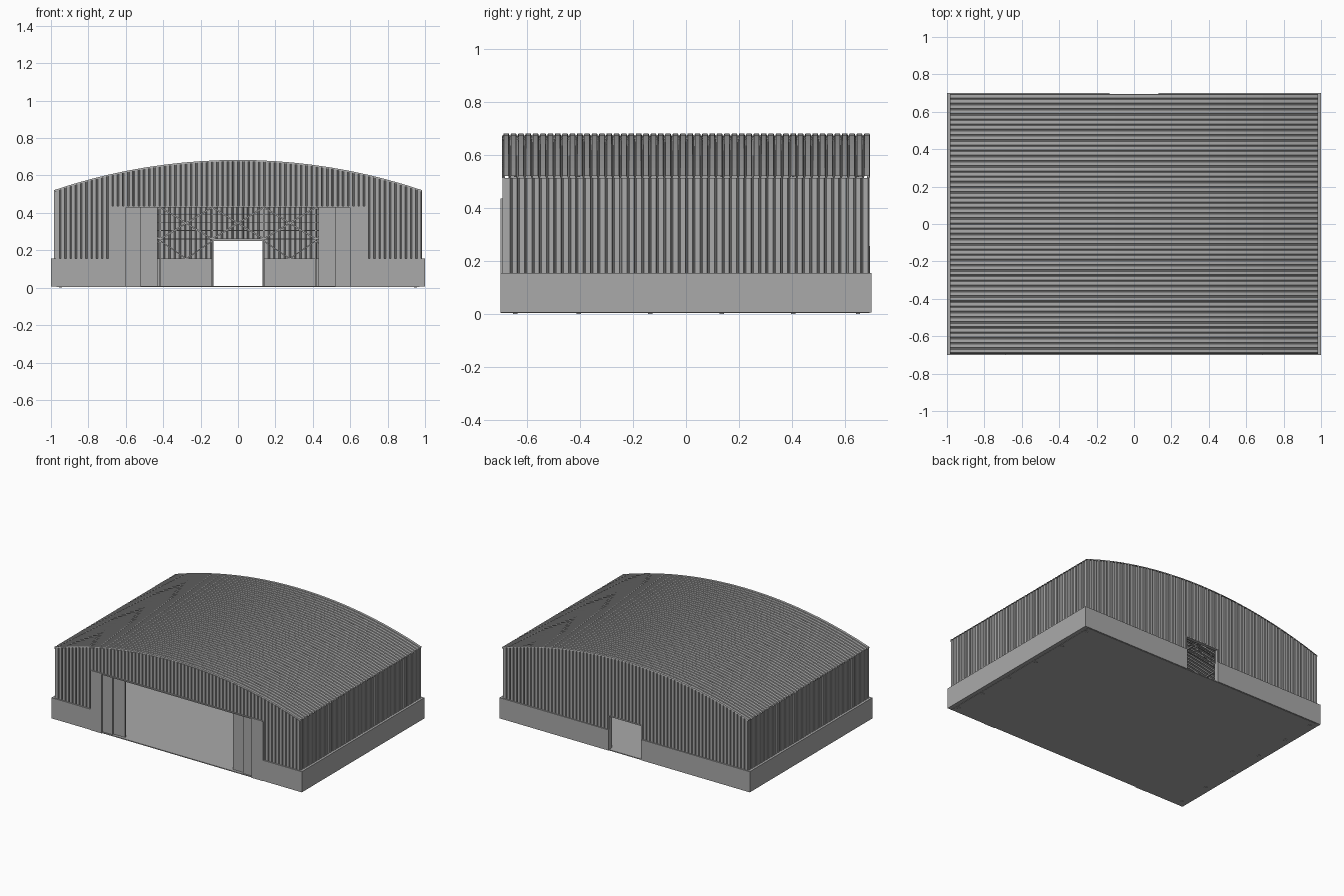
import bpy, math
from mathutils import Vector

if "Cube" in bpy.data.objects:
    bpy.data.objects.remove(bpy.data.objects["Cube"])

HX, HY = 0.98, 0.69          # half size of the sheet metal shell
EAVE, CROWN = 0.515, 0.675   # roof heights
BASE, DOOR, BACK = 0.155, 0.43, 0.25
FRAME_Y = [-0.675 + 0.27 * i for i in range(6)]
RADIUS = (HX ** 2 + (CROWN - EAVE) ** 2) / (2 * (CROWN - EAVE))

grey = bpy.data.materials.new("hangar grey")
grey.use_nodes = True
grey.diffuse_color = (0.4, 0.4, 0.4, 1)
grey.node_tree.nodes["Principled BSDF"].inputs["Base Color"].default_value = (0.4, 0.4, 0.4, 1)


def make(name, verts, faces):
    mesh = bpy.data.meshes.new(name)
    mesh.from_pydata(verts, [], faces)
    mesh.materials.append(grey)
    obj = bpy.data.objects.new(name, mesh)
    bpy.context.collection.objects.link(obj)
    return obj


class Parts:
    """Collects boxes and bars into one mesh."""
    def __init__(self):
        self.v, self.f = [], []

    def prism(self, corners):
        n = len(self.v)
        self.v += corners
        for q in ((0, 3, 2, 1), (4, 5, 6, 7), (0, 1, 5, 4), (1, 2, 6, 5), (2, 3, 7, 6), (3, 0, 4, 7)):
            self.f.append([n + i for i in q])

    def box(self, x0, x1, y0, y1, z0, z1):
        self.prism([(x, y, z) for z in (z0, z1)
                    for x, y in ((x0, y0), (x1, y0), (x1, y1), (x0, y1))])

    def bar(self, a, b, t=0.008):
        a, b = Vector(a), Vector(b)
        d = (b - a).normalized()
        side = d.cross(Vector((0, 1, 0)) if abs(d.y) < 0.9 else Vector((0, 0, 1))).normalized() * t / 2
        up = d.cross(side).normalized() * t / 2
        self.prism([tuple(p + o) for p in (a, b)
                    for o in (-side - up, side - up, side + up, up - side)])

    def done(self, name):
        return make(name, self.v, self.f)


def arch(x, drop=0):
    return CROWN - drop - RADIUS + math.sqrt(RADIUS ** 2 - x * x)


def ribs(half, count, depth, cuts=()):
    """Trapezoid sheet profile: (position, height) pairs."""
    pitch = 2 * half / count
    pts = []
    for i in range(count):
        s = -half + i * pitch
        pts += [(s + pitch * k, h) for k, h in ((0, 0), (0.14, 0), (0.24, depth), (0.9, depth))]
    pts += [(half, 0)]
    return sorted(pts + [(c, depth) for c in cuts])


def sheet(name, profile, place, low, high):
    """Vertical ribbed wall, its faces running from low(u) to high(u)."""
    verts, faces = [], []
    for (u0, d0), (u1, d1) in zip(profile, profile[1:]):
        mid, n = (u0 + u1) / 2, len(verts)
        verts += [place(u0, d0, low(mid)), place(u1, d1, low(mid)),
                  place(u1, d1, high(u1)), place(u0, d0, high(u0))]
        faces.append((n, n + 1, n + 2, n + 3))
    return make(name, verts, faces)


# Ribbed walls
side_ribs = ribs(HY, 50, 0.009)
for name, s in (("left_wall", 1), ("right_wall", -1)):
    sheet(name, side_ribs, lambda u, d, z: (s * (HX - 0.006 + d), s * u, z),
          lambda u: BASE - 0.02, lambda u: EAVE)
sheet("front_wall", ribs(HX, 70, 0.009, (-0.68, 0.68)), lambda u, d, z: (u, -HY + 0.006 - d, z),
      lambda u: DOOR if abs(u) < 0.68 else BASE - 0.02, arch)
sheet("back_wall", ribs(HX, 70, 0.009, (-0.13, 0.13)), lambda u, d, z: (-u, HY - 0.006 + d, z),
      lambda u: BACK if abs(u) < 0.13 else BASE - 0.02, arch)

# Arched ribbed roof
SEG = 20
profile = ribs(HY + 0.005, 50, 0.008)
verts, faces = [], []
for i in range(SEG + 1):
    x = (HX + 0.005) * (2 * i / SEG - 1)
    verts += [(x, y, arch(x) + d) for y, d in profile]
n = len(profile)
for i in range(SEG):
    for j in range(n - 1):
        a = i * n + j
        faces.append((a, a + n, a + n + 1, a + 1))
make("roof", verts, faces)

# Low solid wall around the foot, open at both doorways
base = Parts()
for s in (-1, 1):
    base.box(*sorted((s * 0.96, s)), -0.70, 0.70, 0.006, BASE)
    base.box(*sorted((s * 0.68, s * 0.96)), -0.70, -0.665, 0.006, BASE)
    base.box(*sorted((s * 0.13, s * 0.96)), 0.665, 0.70, 0.006, BASE)
base.done("base_wall")

floor = Parts()
floor.box(-0.97, 0.97, -0.695, 0.693, 0.004, 0.01)
floor.done("floor")

# Sliding door leaves, stacked open at each side
for name, s in (("left_door", 1), ("right_door", -1)):
    door = Parts()
    for k, (a, b) in enumerate(((0.60, 0.68), (0.52, 0.61), (0.43, 0.53))):
        y = -0.70 + 0.013 * k
        door.box(*sorted((s * a, s * b)), y, y + 0.01, 0.004, DOOR)
    door.done(name)

# Door frames
trim = Parts()
trim.box(-0.685, 0.685, -0.70, -0.655, DOOR - 0.002, DOOR + 0.006)
for s in (-1, 1):
    trim.box(*sorted((s * 0.68, s * 0.688)), -0.70, -0.66, 0.004, DOOR)
    trim.box(*sorted((s * 0.13, s * 0.138)), 0.67, 0.695, 0.01, BACK)
trim.box(-0.138, 0.138, 0.67, 0.695, BACK, BACK + 0.008)
trim.done("door_frames")

# Roof trusses on columns
truss = Parts()
xs = [-0.95 + 1.9 * i / 14 for i in range(15)]
for y in FRAME_Y:
    y = max(-0.645, min(0.65, y))
    for s in (-1, 1):
        truss.bar((s * 0.95, y, 0), (s * 0.95, y, EAVE), 0.016)
    for i, (a, b) in enumerate(zip(xs, xs[1:])):
        top = [(x, y, arch(x, 0.012)) for x in (a, b)]
        low = [(x, y, max(0.45, arch(x, 0.09))) for x in (a, b)]
        truss.bar(*top)
        truss.bar(*low)
        truss.bar(top[1], low[1], 0.006)
        truss.bar(top[i % 2], low[1 - i % 2], 0.006)
for x in xs[::2]:
    truss.bar((x, -0.67, arch(x, 0.01)), (x, 0.67, arch(x, 0.01)), 0.01)
truss.done("roof_trusses")

# Braced framing along the back and side walls
brace = Parts()
posts = [-0.96, -0.69, -0.415, -0.138, 0.138, 0.415, 0.69, 0.96]
for a, b in zip(posts, posts[1:]):
    brace.bar((a, 0.66, 0.26), (b, 0.66, DOOR))
    brace.bar((a, 0.66, DOOR), (b, 0.66, 0.26))
    if abs(a + b) > 0.1:
        mid = (a + b) / 2
        brace.bar((a, 0.66, 0.25), (mid, 0.66, BASE), 0.006)
        brace.bar((b, 0.66, 0.25), (mid, 0.66, BASE), 0.006)
for x in posts:
    brace.bar((x, 0.66, BACK if abs(x) < 0.13 else 0.01), (x, 0.66, arch(x, 0.01)))
for z in (0.26, 0.305, 0.35, 0.39, DOOR):
    brace.bar((-0.96, 0.665, z), (0.96, 0.665, z), 0.005)
    for s in (-1, 1):
        brace.bar((s * 0.962, -0.66, z), (s * 0.962, 0.66, z), 0.005)
for s in (-1, 1):
    for a, b in zip(FRAME_Y, FRAME_Y[1:]):
        brace.bar((s * 0.955, a, 0.17), (s * 0.955, b, DOOR))
        brace.bar((s * 0.955, a, DOOR), (s * 0.955, b, 0.17))
brace.done("wall_bracing")
